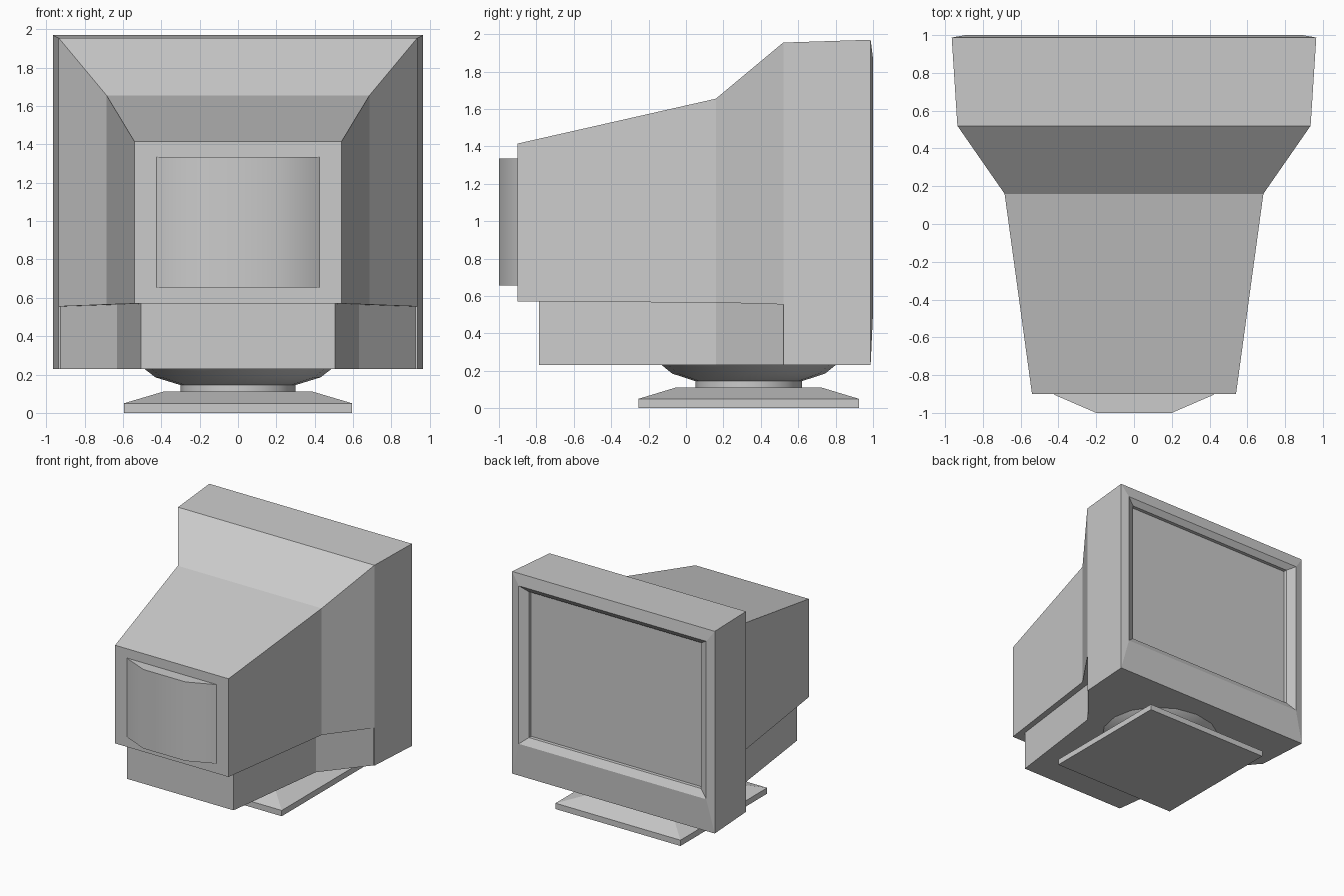
import bpy
import bmesh
import math

cube = bpy.data.objects.get("Cube")
if cube:
    bpy.data.objects.remove(cube, do_unlink=True)

GREY = (0.6, 0.6, 0.6, 1.0)
plastic = bpy.data.materials.new("grey plastic")
plastic.use_nodes = True
plastic.diffuse_color = GREY
plastic.node_tree.nodes["Principled BSDF"].inputs["Base Color"].default_value = GREY


def loft(name, rings, cap_start=True, cap_end=True, smooth=False):
    """Skin a list of closed rings that all have the same point count."""
    bm = bmesh.new()
    loops = [[bm.verts.new(p) for p in ring] for ring in rings]
    for a, b in zip(loops, loops[1:]):
        for i in range(len(a)):
            j = (i + 1) % len(a)
            bm.faces.new((a[i], a[j], b[j], b[i]))
    if cap_start:
        bm.faces.new(loops[0])
    if cap_end:
        bm.faces.new(loops[-1])
    bmesh.ops.recalc_face_normals(bm, faces=bm.faces)
    mesh = bpy.data.meshes.new(name)
    bm.to_mesh(mesh)
    bm.free()
    mesh.materials.append(plastic)
    obj = bpy.data.objects.new(name, mesh)
    bpy.context.collection.objects.link(obj)
    if smooth:
        bpy.ops.object.select_all(action='DESELECT')
        obj.select_set(True)
        bpy.context.view_layer.objects.active = obj
        bpy.ops.object.shade_smooth_by_angle(angle=math.radians(32))
    return obj


def upright(y, half, low, high):
    """Rectangle facing along y."""
    return [(-half, y, low), (half, y, low), (half, y, high), (-half, y, high)]


STAND_Y = 0.335


def square(z, half_x, half_y):
    """Flat rectangle centred on the stand."""
    return [(sx * half_x, STAND_Y + sy * half_y, z)
            for sx, sy in ((-1, -1), (1, -1), (1, 1), (-1, 1))]


def circle(z, radius, sides=16):
    """Flat round ring centred on the stand, a little wider than deep."""
    steps = [2 * math.pi * i / sides for i in range(sides)]
    return [(radius * math.cos(t), STAND_Y + 0.95 * radius * math.sin(t), z)
            for t in steps]


# Deep frame around the screen, with a bevelled recess
loft("screen_frame", [
    upright(0.52, 0.935, 0.23, 1.955),
    upright(0.987, 0.965, 0.23, 1.97),
    upright(1.0, 0.893, 0.51, 1.87),
    upright(0.965, 0.82, 0.57, 1.825),
    upright(0.935, 0.82, 0.57, 1.825),
], cap_end=False)

# Screen glass
loft("screen", [
    upright(0.925, 0.82, 0.57, 1.825),
    upright(0.935, 0.82, 0.57, 1.825),
])

# Tapered rear housing
loft("rear_housing", [
    upright(-0.9, 0.54, 0.57, 1.415),
    upright(0.16, 0.685, 0.565, 1.655),
    upright(0.52, 0.935, 0.555, 1.955),
], cap_end=False)

# Narrower lower housing
loft("lower_housing", [
    upright(-0.785, 0.507, 0.23, 0.59),
    upright(0.16, 0.63, 0.23, 0.59),
    upright(0.52, 0.925, 0.23, 0.59),
], cap_end=False)

# Curved bump on the back
bump = [(-0.435, -0.89), (-0.42, -0.905), (-0.2, -1.0),
        (0.2, -1.0), (0.42, -0.905), (0.435, -0.89)]
loft("back_bump", [[(x, y, z) for x, y in bump] for z in (0.655, 1.335)],
     smooth=True)

# Swivel dish and neck
loft("swivel_dish", [circle(0.145, 0.3), circle(0.185, 0.43), circle(0.235, 0.495)],
     smooth=True)
loft("stand_neck", [circle(0.1, 0.3), circle(0.15, 0.3)], smooth=True)

# Sloped foot
loft("stand_base", [
    square(0.0, 0.595, 0.59),
    square(0.05, 0.595, 0.59),
    square(0.112, 0.385, 0.385),
])
